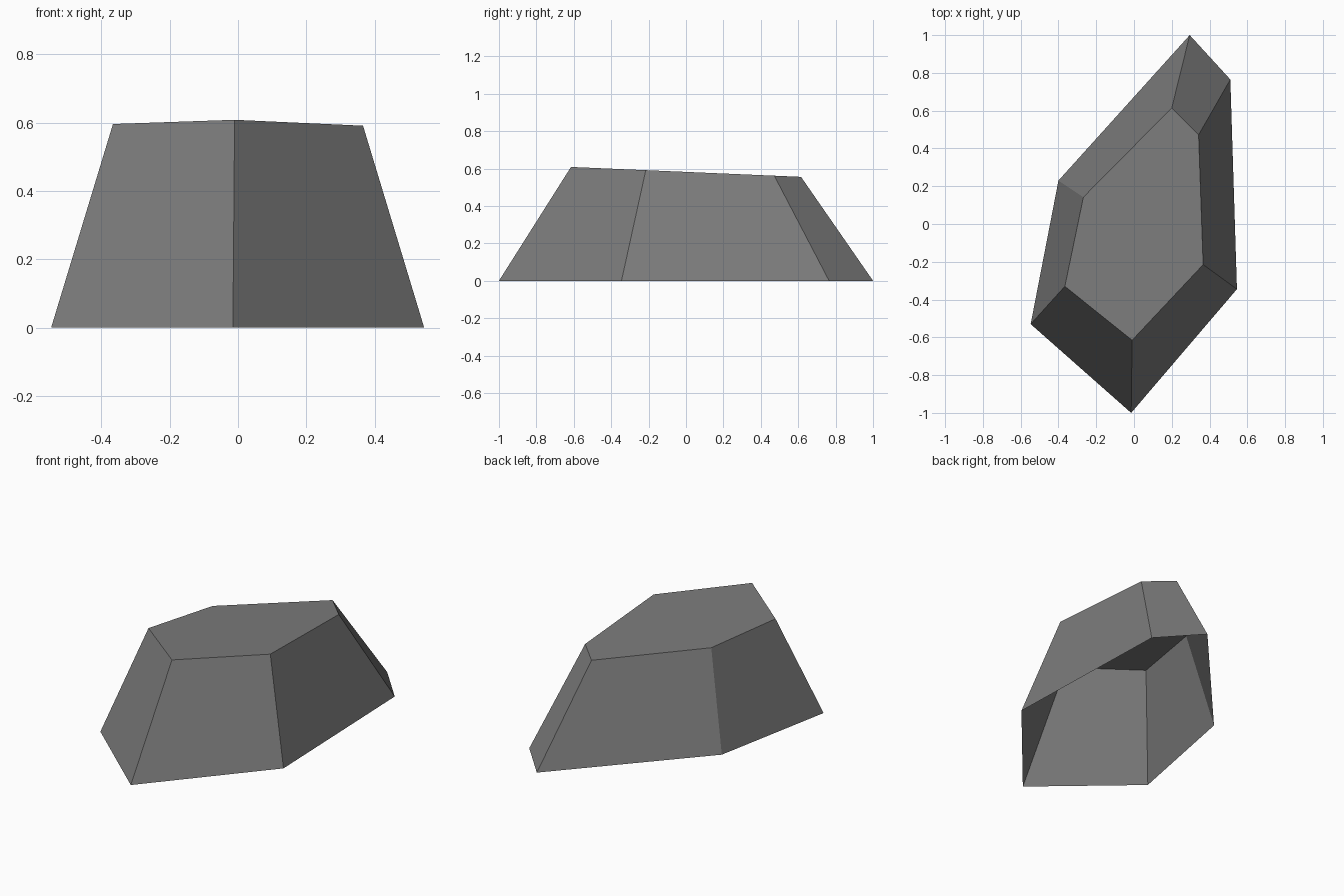
import bpy
import bmesh

cube = bpy.data.objects.get("Cube")
if cube:
    bpy.data.objects.remove(cube, do_unlink=True)

# Stone colour
stone = bpy.data.materials.new("stone_grey")
stone.use_nodes = True
colour = (0.2, 0.2, 0.2, 1)
stone.diffuse_color = colour
stone.node_tree.nodes["Principled BSDF"].inputs["Base Color"].default_value = colour

# Counter-clockwise outlines of the foot and of the smaller crown
foot = [(0.295, 1.0), (0.51, 0.765), (0.545, -0.345),
        (-0.015, -1.0), (-0.547, -0.53), (-0.40, 0.23)][::-1]
crown = [(0.20, 0.615), (0.342, 0.472), (0.366, -0.215),
         (-0.01, -0.615), (-0.366, -0.33), (-0.268, 0.142)][::-1]


def crown_height(y):
    """The crown is one plane that falls gently to the back."""
    return 0.582 - 0.043 * y


# Rock shell: sloping sides and a crown, open underneath
bm = bmesh.new()
low = [bm.verts.new((x, y, 0)) for x, y in foot]
high = [bm.verts.new((x, y, crown_height(y))) for x, y in crown]
for i in range(len(low)):
    j = (i + 1) % len(low)
    bm.faces.new((low[i], low[j], high[j], high[i]))
bm.faces.new(high)
bm.normal_update()
# Keep the crown facing up and the sides facing out
if bm.faces[:][-1].normal.z < 0:
    bmesh.ops.reverse_faces(bm, faces=bm.faces[:])

mesh = bpy.data.meshes.new("rock_shell")
bm.to_mesh(mesh)
bm.free()
mesh.materials.append(stone)
rock = bpy.data.objects.new("rock_shell", mesh)
bpy.context.collection.objects.link(rock)
